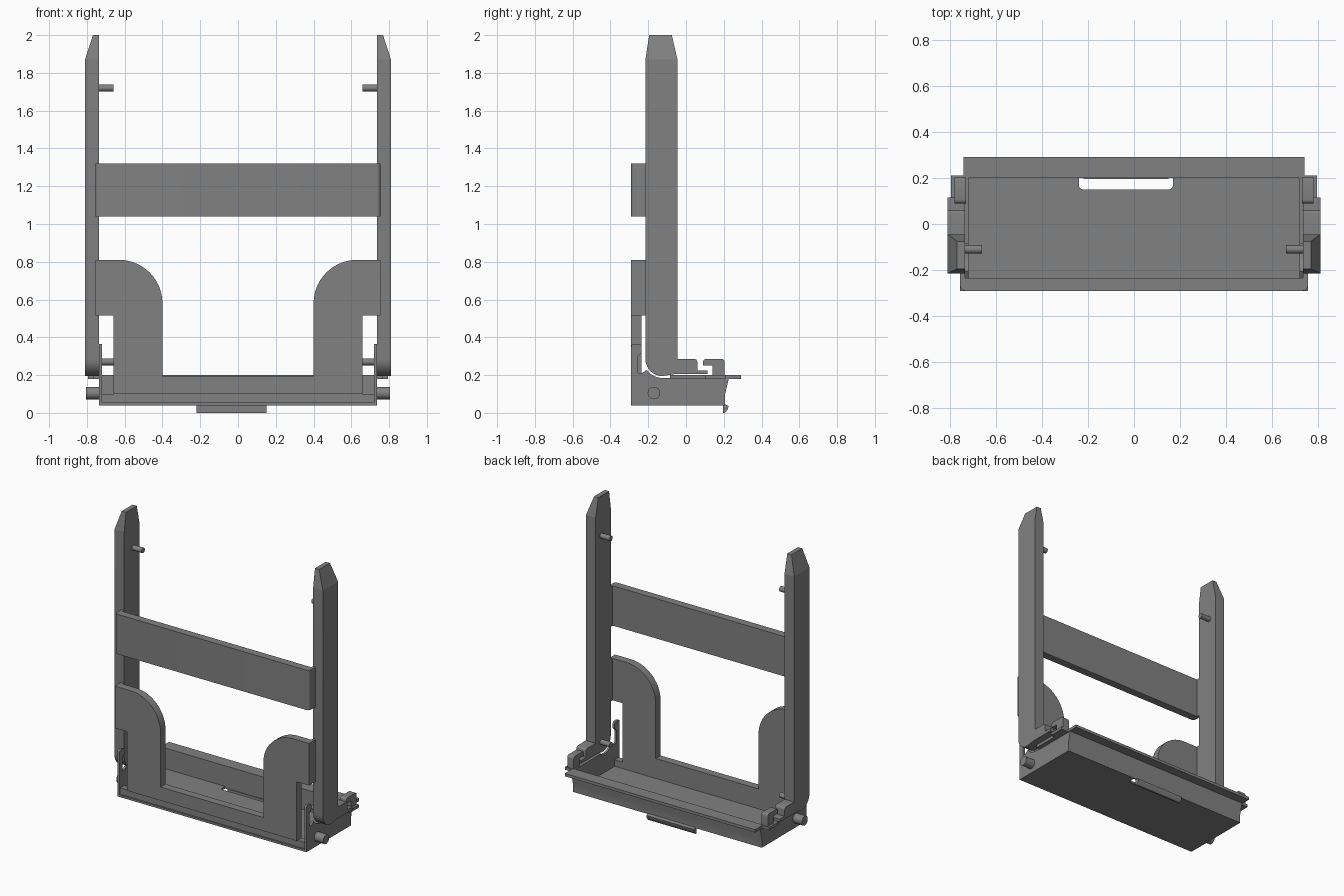
import bpy, bmesh, math
from mathutils import Vector

if "Cube" in bpy.data.objects:
    bpy.data.objects.remove(bpy.data.objects["Cube"])

grey = bpy.data.materials.new("mid grey")
grey.diffuse_color = (0.22, 0.22, 0.22, 1)
grey.use_nodes = True
grey.node_tree.nodes["Principled BSDF"].inputs["Base Color"].default_value = grey.diffuse_color


def prism(name, pts, axis, a, b, mirror=False):
    """Extrude a 2D outline along an axis from a to b; x outlines are (y,z), y are (x,z), z are (x,y)."""
    place = {"x": lambda p, t: Vector((t, p[0], p[1])),
             "y": lambda p, t: Vector((p[0], t, p[1])),
             "z": lambda p, t: Vector((p[0], p[1], t))}[axis]
    bm = bmesh.new()
    lo = [bm.verts.new(place(p, a)) for p in pts]
    hi = [bm.verts.new(place(p, b)) for p in pts]
    bm.faces.new(lo)
    bm.faces.new(hi[::-1])
    n = len(pts)
    for i in range(n):
        bm.faces.new((lo[i], hi[i], hi[(i + 1) % n], lo[(i + 1) % n]))
    return finish(name, bm, mirror)


def finish(name, bm, mirror=False):
    if mirror:
        dup = bmesh.ops.duplicate(bm, geom=bm.verts[:] + bm.edges[:] + bm.faces[:])
        for v in dup["geom"]:
            if isinstance(v, bmesh.types.BMVert):
                v.co.x *= -1
    bmesh.ops.recalc_face_normals(bm, faces=bm.faces[:])
    me = bpy.data.meshes.new(name)
    bm.to_mesh(me)
    bm.free()
    me.materials.append(grey)
    ob = bpy.data.objects.new(name, me)
    bpy.context.collection.objects.link(ob)
    bpy.context.view_layer.objects.active = ob
    ob.select_set(True)
    bpy.ops.object.shade_smooth_by_angle(angle=math.radians(30))
    ob.select_set(False)
    return ob


def box(name, x, y, z, mirror=False):
    return prism(name, [(x[0], y[0]), (x[1], y[0]), (x[1], y[1]), (x[0], y[1])], "z", z[0], z[1], mirror)


def arc(cx, cy, r, a0, a1, n=8):
    angles = [math.radians(a0 + (a1 - a0) * i / n) for i in range(n + 1)]
    return [(cx + r * math.cos(t), cy + r * math.sin(t)) for t in angles]


def both(pts):
    """Complete a right-hand half outline with its mirror image."""
    return pts + [(-x, y) for x, y in reversed(pts)]


def pin(name, y, z, r, x0, x1):
    prism(name, arc(y, z, r, 0, 345, 23), "x", x0, x1, True)


# Upright rails with a rounded heel and a foot ending in a thin tongue
prism("rail", [(-0.215, 1.87)] + arc(-0.125, 0.285, 0.09, 180, 270)
      + [(-0.06, 0.205), (0.115, 0.205), (0.115, 0.225), (0.06, 0.225)]
      + arc(0.045, 0.27, 0.015, 0, 90, 4) + [(-0.045, 0.285), (-0.045, 1.87)],
      "x", 0.735, 0.81, True)

# Tapered rail tips
bm = bmesh.new()
low = [bm.verts.new(p) for p in ((0.735, -0.215, 1.87), (0.81, -0.215, 1.87),
                                 (0.81, -0.045, 1.87), (0.735, -0.045, 1.87))]
top = [bm.verts.new(p) for p in ((0.735, -0.195, 2), (0.768, -0.195, 2),
                                 (0.768, -0.075, 2), (0.735, -0.075, 2))]
bm.faces.new(low)
bm.faces.new(top)
for i in range(4):
    j = (i + 1) % 4
    bm.faces.new((low[i], low[j], top[j], top[i]))
finish("rail_tip", bm, True)

# Cross bar with rounded front corners and small pads that meet the rails
prism("cross_bar", both([(0.735, -0.235), (0.735, -0.215), (0.755, -0.215)]
                        + arc(0.735, -0.27, 0.02, 0, -90, 5)), "z", 1.04, 1.32)

# Front panel with two curved arms
prism("front_panel", both([(0.66, 0.1), (0.66, 0.515), (0.755, 0.515), (0.755, 0.81)]
                          + arc(0.63, 0.58, 0.23, 90, 180, 14) + [(0.4, 0.195)]),
      "y", -0.29, -0.235)
box("arm_pad", (0.735, 0.755), (-0.235, -0.215), (0.515, 0.81), True)
prism("front_sill", [(-0.29, 0.04), (-0.235, 0.04), (-0.235, 0.1), (-0.28, 0.1), (-0.28, 0.055), (-0.29, 0.055)],
      "x", -0.735, 0.735)

# Tray floor with a rounded slot, sloped back wall and flange
prism("tray_floor", [(-0.735, -0.29), (0.735, -0.29), (0.735, 0.2), (0.17, 0.2)]
      + arc(0.15, 0.17, 0.02, 0, -90, 5) + arc(-0.22, 0.17, 0.02, 270, 180, 5)
      + [(-0.24, 0.2), (-0.735, 0.2)], "z", 0.04, 0.055)
prism("back_wall", [(0.2, 0.04), (0.207, 0.04), (0.207, 0.1), (0.225, 0.175), (0.225, 0.185), (0.2, 0.185)],
      "x", -0.735, 0.735)
box("back_flange", (-0.74, 0.74), (0.2, 0.29), (0.18, 0.2))
prism("bottom_clip", [(0.195, 0.045), (0.195, 0.0), (0.207, 0.0), (0.222, 0.02), (0.225, 0.037), (0.207, 0.045)],
      "x", -0.22, 0.15)

# Side walls with a hollow for the rail heel and a round-topped finger
prism("side_wall", [(0.205, 0.04), (0.205, 0.185), (-0.085, 0.185)]
      + arc(-0.125, 0.285, 0.1, 270, 215, 6)
      + [(-0.235, 0.21), (-0.255, 0.21), (-0.255, 0.3), (-0.235, 0.32)]
      + arc(-0.25, 0.35, 0.015, 0, 90, 4) + arc(-0.275, 0.35, 0.015, 90, 180, 4) + [(-0.29, 0.04)],
      "x", 0.72, 0.735, True)

# Side ledges carrying the hooks
box("side_ledge", (0.72, 0.765), (-0.085, 0.1), (0.18, 0.2), True)
box("hook_ledge", (0.72, 0.795), (0.1, 0.21), (0.18, 0.2), True)
prism("hook", [(0.14, 0.2), (0.14, 0.25), (0.09, 0.25)] + arc(0.105, 0.27, 0.015, 180, 90, 4)
      + arc(0.19, 0.27, 0.015, 90, 0, 4) + [(0.205, 0.2)], "x", 0.73, 0.78, True)

# Inner pins on the rails and outer pegs on the tray
pin("upper_pin", -0.11, 1.72, 0.018, 0.66, 0.74)
pin("lower_pin", -0.11, 0.27, 0.018, 0.66, 0.74)
pin("outer_peg", -0.17, 0.105, 0.033, 0.73, 0.805)
